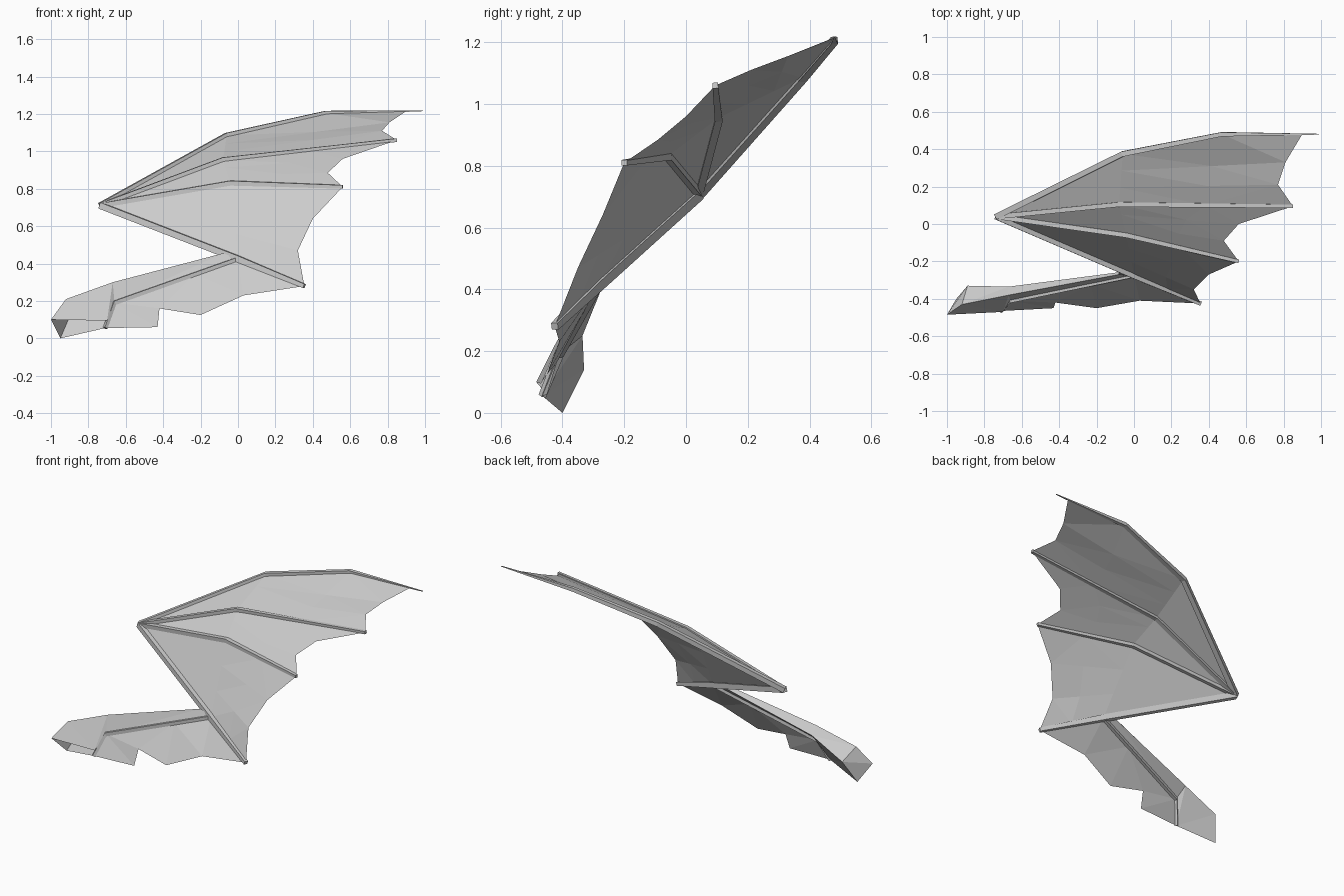
import bpy, bmesh, math
from mathutils import Vector as V

if "Cube" in bpy.data.objects:
    bpy.data.objects.remove(bpy.data.objects["Cube"])

FACING = V((0, -0.75, 0.66))          # direction the wing surface faces


def finish(name, bm):
    mesh = bpy.data.meshes.new(name)
    bm.to_mesh(mesh)
    bm.free()
    ob = bpy.data.objects.new(name, mesh)
    bpy.context.collection.objects.link(ob)


def sheet(name, rows):
    """Skin between successive rows of points; a one-point row makes a fan."""
    bm = bmesh.new()
    prev = None
    for row in rows:
        cur = [bm.verts.new(p) for p in row]
        if prev:
            for i in range(len(cur) - 1):
                if len(prev) == 1:
                    bm.faces.new((prev[0], cur[i], cur[i + 1]))
                else:
                    bm.faces.new((prev[i], cur[i], cur[i + 1], prev[i + 1]))
        prev = cur
    bmesh.ops.triangulate(bm, faces=bm.faces[:])
    bmesh.ops.recalc_face_normals(bm, faces=bm.faces[:])
    finish(name, bm)


def bone(name, path, radii):
    """Four-sided tapering bone along a path."""
    bm = bmesh.new()
    rings = []
    for i, (p, r) in enumerate(zip(path, radii)):
        t = (path[min(i + 1, len(path) - 1)] - path[max(i - 1, 0)]).normalized()
        side = t.cross(FACING).normalized()
        up = side.cross(t)
        rings.append([bm.verts.new(p + r * (side * math.cos(a) + up * math.sin(a)))
                      for a in (k * math.pi / 2 for k in range(4))])
    for a, b in zip(rings, rings[1:]):
        for k in range(4):
            bm.faces.new((a[k], a[(k + 1) % 4], b[(k + 1) % 4], b[k]))
    bm.faces.new(rings[0])
    bm.faces.new(rings[-1])
    bmesh.ops.recalc_face_normals(bm, faces=bm.faces[:])
    finish(name, bm)


def between(a, b, n=3):
    return [a.lerp(b, i / n) for i in range(n + 1)]


# Finger joints: wrist, knuckle, middle, tip
wrist = V((-0.735, 0.04, 0.71))
elbow = V((0, -0.275, 0.425))
knuckles = [V((-0.06, 0.375, 1.085)), V((-0.08, 0.105, 0.955)),
            V((-0.04, -0.06, 0.83)), elbow]
tips = [V((0.90, 0.48, 1.215)), V((0.85, 0.095, 1.06)),
        V((0.56, -0.20, 0.81)), V((0.355, -0.425, 0.28))]
middles = [k.lerp(t, 0.5) for k, t in zip(knuckles, tips)]
middles[0] = V((0.47, 0.48, 1.205))

# Scalloped trailing edge points between neighbouring fingers
scallops = [[V((0.81, 0.33, 1.155)), V((0.77, 0.21, 1.11))],
            [V((0.56, 0.0, 0.96)), V((0.48, -0.09, 0.885))],
            [V((0.40, -0.27, 0.64)), V((0.32, -0.35, 0.47))]]

# Wing membranes
for i, s in enumerate(scallops):
    edge = [tips[i], *s, tips[i + 1]]
    knuckle_row = between(knuckles[i], knuckles[i + 1])
    middle_row = between(middles[i], middles[i + 1])
    for k in (1, 2):
        middle_row[k] = knuckle_row[k].lerp(edge[k], 0.55)
    sheet(f"membrane_{i + 1}", [[wrist], knuckle_row, middle_row, edge])

# Finger bones
bone("finger_bone_1", [wrist, knuckles[0], middles[0], V((0.99, 0.48, 1.217))],
     [0.022, 0.02, 0.016, 0.003])
for i in (1, 2):
    bone(f"finger_bone_{i + 1}", [wrist, knuckles[i], tips[i]], [0.018, 0.018, 0.013])
bone("forearm_bone", [wrist, wrist.lerp(elbow, 0.42), elbow, tips[3]],
     [0.024, 0.024, 0.024, 0.016])

# Upper arm: channel with front, top, back and shoulder end, open below
front_low, front_top = V((-1.0, -0.485, 0.10)), V((-0.92, -0.43, 0.21))
back_top, back_low = V((-0.89, -0.33, 0.14)), V((-0.95, -0.40, 0.0))
mid_top, mid_back = V((-0.67, -0.38, 0.30)), V((-0.67, -0.335, 0.25))
arm_top, arm_back = V((-0.08, -0.27, 0.455)), V((-0.08, -0.258, 0.44))
rib_bend, rib_end = V((-0.66, -0.41, 0.19)), V((-0.71, -0.465, 0.055))
arm_front = V((-0.70, -0.47, 0.095))
sheet("upper_arm", [[front_low, front_top, back_top, back_low],
                    [arm_front, mid_top, mid_back, rib_end],
                    [rib_bend, mid_top, mid_back, rib_bend],
                    [elbow, arm_top, arm_back, elbow]])
sheet("shoulder_end", [[front_low, front_top], [back_low, back_top]])

# Rib under the arm and the ragged membrane hanging from it
bone("arm_rib", [elbow, rib_bend, rib_end], [0.014, 0.016, 0.013])
sheet("arm_membrane", [
    [elbow, elbow.lerp(rib_bend, 0.35), elbow.lerp(rib_bend, 0.65), rib_bend, rib_bend],
    [V((0.03, -0.41, 0.23)), V((-0.20, -0.45, 0.125)), V((-0.42, -0.42, 0.16)),
     V((-0.43, -0.45, 0.06)), rib_end]])
sheet("arm_membrane_outer", [[elbow], [tips[3], V((0.03, -0.41, 0.23))]])
